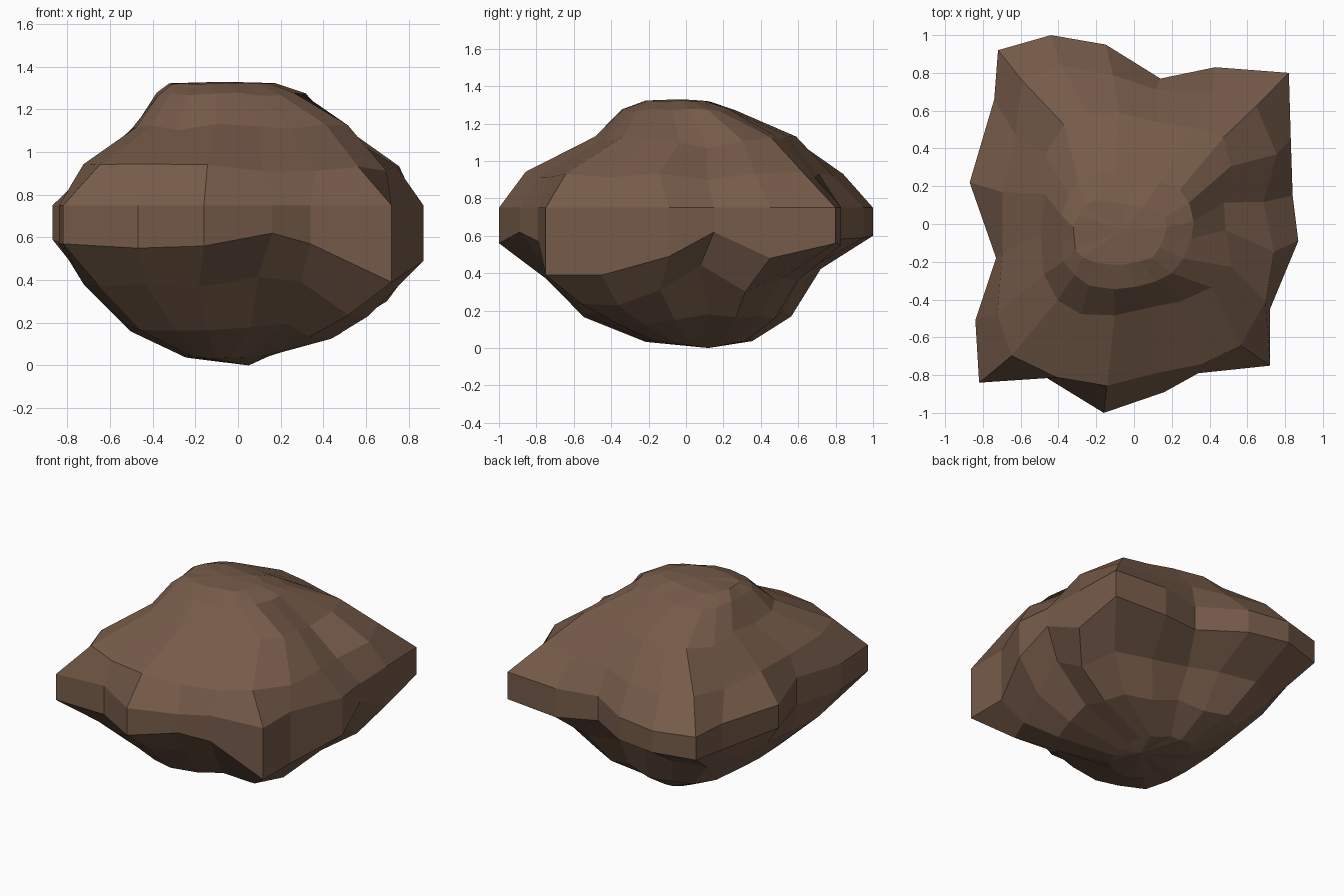
import bpy, bmesh, math, random

if "Cube" in bpy.data.objects:
    bpy.data.objects.remove(bpy.data.objects["Cube"])
random.seed(4)

# widest outline of the rock, counter-clockwise from above: x, y, height of its lower edge
OUTLINE = [(0.87, -0.09, 0.49), (0.84, 0.15, 0.62), (0.83, 0.45, 0.48), (0.82, 0.80, 0.56),
           (0.43, 0.83, 0.55), (0.14, 0.77, 0.58), (-0.15, 0.95, 0.59), (-0.44, 1.0, 0.60),
           (-0.72, 0.92, 0.59), (-0.74, 0.66, 0.57), (-0.87, 0.22, 0.59), (-0.73, -0.18, 0.56),
           (-0.84, -0.51, 0.57), (-0.82, -0.84, 0.57), (-0.47, -0.81, 0.55), (-0.16, -1.0, 0.56),
           (0.16, -0.89, 0.62), (0.34, -0.79, 0.57), (0.72, -0.75, 0.39), (0.72, -0.45, 0.39)]
# rings: z, x min, x max, y min, y max, smoothing passes, share of lower-edge offset
RINGS = [(0.04, -0.25, 0.14, -0.22, 0.36, 3, 0),
         (0.18, -0.52, 0.50, -0.53, 0.56, 2, 0.3),
         (0.39, -0.73, 0.70, -0.76, 0.71, 1, 0.8),
         (0.57, -0.87, 0.87, -1.0, 1.0, 0, 1),
         (0.75, -0.87, 0.87, -1.0, 1.0, 0, 0),
         (0.93, -0.71, 0.76, -0.85, 0.83, 1, 0),
         (1.12, -0.49, 0.56, -0.50, 0.59, 2, 0),
         (1.27, -0.38, 0.31, -0.34, 0.27, 3, 0),
         (1.32, -0.32, 0.17, -0.22, 0.12, 3, 0)]
# grooves on the upper slopes: x, y, reach, depth
GROOVES = [(0.20, -0.62, 0.25, 0.12), (-0.64, 0.52, 0.22, 0.10), (0.66, 0.10, 0.3, 0.14)]


def smooth(pts):
    n = len(pts)
    return [tuple((pts[i - 1][c] + 2 * pts[i][c] + pts[(i + 1) % n][c]) / 4 for c in (0, 1))
            for i in range(n)]


def ring_points(ring):
    z0, x0, x1, y0, y1, passes, share = ring
    pts = [(p[0], p[1]) for p in OUTLINE]
    for _ in range(passes):
        pts = smooth(pts)
    # fit the outline to the ring's extents
    ax, bx = min(p[0] for p in pts), max(p[0] for p in pts)
    ay, by = min(p[1] for p in pts), max(p[1] for p in pts)
    out = []
    for p, o in zip(pts, OUTLINE):
        x = x0 + (p[0] - ax) / (bx - ax) * (x1 - x0)
        y = y0 + (p[1] - ay) / (by - ay) * (y1 - y0)
        z = z0 + share * (o[2] - 0.57)
        if passes:
            # uneven facets and grooves away from the waist
            j = 0.018 if 0.1 < z0 < 1.2 else 0.008
            x += random.uniform(-j, j)
            y += random.uniform(-j, j)
            z += random.uniform(-j, j) * (0.5 if z0 > 1.3 else 1)
            if 0.8 < z0 < 1.2:
                for gx, gy, reach, depth in GROOVES:
                    d = math.hypot(x - gx, y - gy)
                    if d < reach:
                        cut = depth * (1 - d / reach)
                        k = 1 - cut / math.hypot(x, y)
                        x, y, z = x * k, y * k, z - cut * 0.4
        out.append((x, y, z))
    return out


# rock body: stacked rings joined by flat facets
bm = bmesh.new()
loops = [[bm.verts.new(p) for p in ring_points(r)] for r in RINGS]
n = len(OUTLINE)
for lo, hi in zip(loops, loops[1:]):
    for i in range(n):
        k = (i + 1) % n
        bm.faces.new((lo[i], lo[k], hi[k], hi[i]))
# closed tip and crown
tip = bm.verts.new((0.05, 0.12, 0.0))
crown = bm.verts.new((-0.06, -0.03, 1.33))
for i in range(n):
    k = (i + 1) % n
    bm.faces.new((loops[0][k], loops[0][i], tip))
    bm.faces.new((loops[-1][i], loops[-1][k], crown))
bmesh.ops.recalc_face_normals(bm, faces=bm.faces[:])

mesh = bpy.data.meshes.new("rock")
bm.to_mesh(mesh)
bm.free()
brown = bpy.data.materials.new("brown stone")
brown.diffuse_color = (0.18, 0.105, 0.067, 1)
brown.use_nodes = True
brown.node_tree.nodes["Principled BSDF"].inputs["Base Color"].default_value = brown.diffuse_color
mesh.materials.append(brown)
bpy.context.collection.objects.link(bpy.data.objects.new("rock", mesh))
